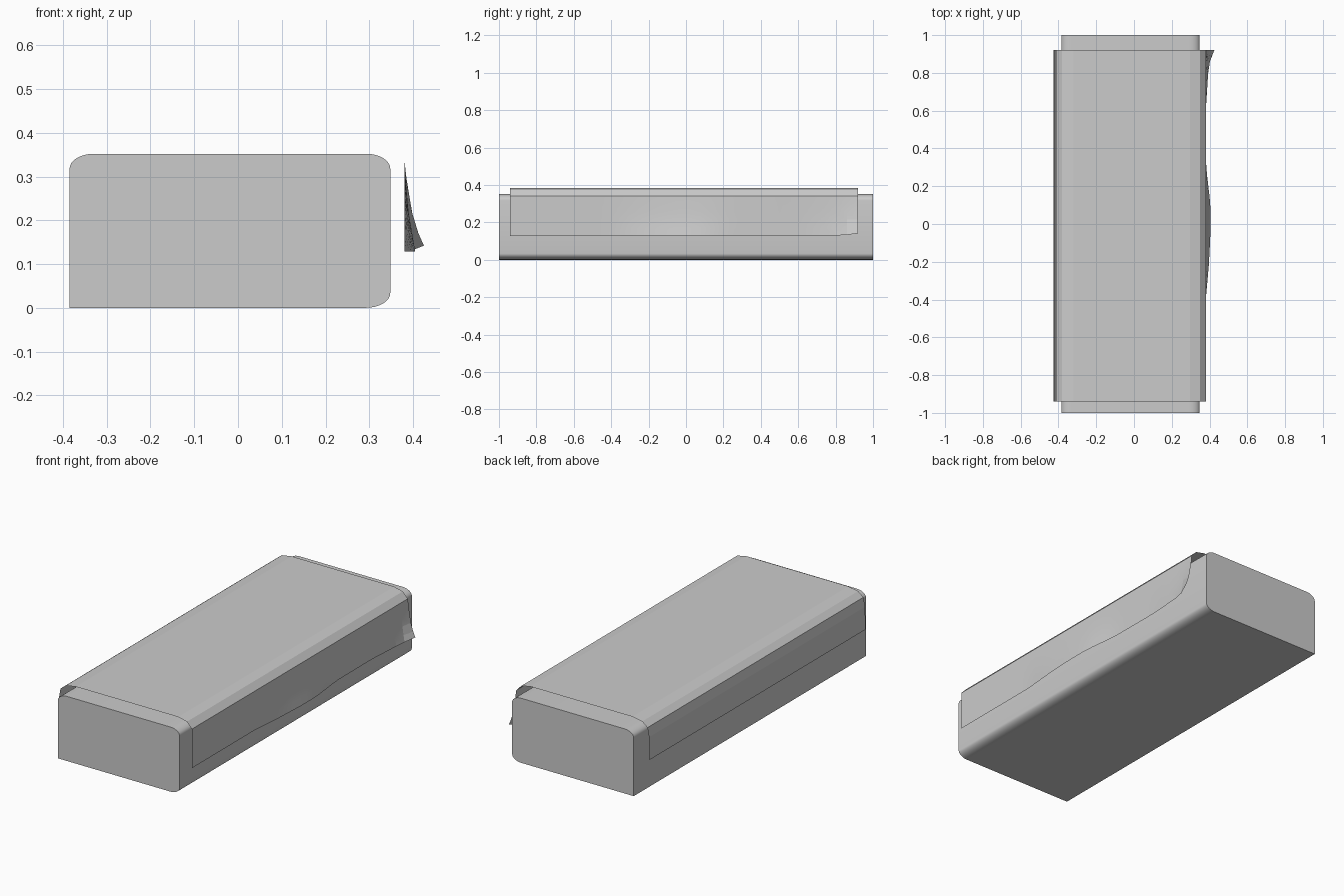
import bpy, math

if "Cube" in bpy.data.objects:
    bpy.data.objects.remove(bpy.data.objects["Cube"])


def make_object(name, verts, faces, smooth_angle):
    mesh = bpy.data.meshes.new(name)
    mesh.from_pydata(verts, [], faces)
    mesh.update()
    ob = bpy.data.objects.new(name, mesh)
    bpy.context.collection.objects.link(ob)
    bpy.ops.object.select_all(action='DESELECT')
    ob.select_set(True)
    bpy.context.view_layer.objects.active = ob
    bpy.ops.object.shade_smooth_by_angle(angle=math.radians(smooth_angle))
    return ob


def corner(cx, cz, rx, rz, start, steps=8):
    angles = [math.radians(start + 90 * i / steps) for i in range(steps + 1)]
    return [(cx + rx * math.cos(a), cz + rz * math.sin(a)) for a in angles]


def interp(points, t):
    for (a, va), (b, vb) in zip(points, points[1:]):
        if a <= t <= b:
            return va + (vb - va) * (t - a) / (b - a)
    return points[0][1] if t < points[0][0] else points[-1][1]


# Block: three softened long edges, one sharp edge at bottom left
RX, RZ = 0.055, 0.034
section = [(-0.385, 0.0)]
section += corner(0.348 - RX, RZ, RX, RZ, 270)
section += corner(0.348 - RX, 0.352 - RZ, RX, RZ, 0)
section += corner(-0.385 + RX, 0.352 - RZ, RX, RZ, 90)
n = len(section)
verts = [(x, y, z) for y in (-1, 1) for x, z in section]
faces = [(i, (i + 1) % n, (i + 1) % n + n, i + n) for i in range(n)]
faces += [tuple(reversed(range(n))), tuple(range(n, 2 * n))]
make_object("mattress_block", verts, faces, 35)

# Draped cover: thin open sheet, right side kicks outward in two places
left = [(-0.425, 0.178), (-0.423, 0.24), (-0.421, 0.30), (-0.412, 0.35),
        (-0.38, 0.375), (-0.32, 0.385)]
right = [(0.297, 0.385), (0.35, 0.373), (0.38, 0.341), (0.38, 0.30),
         (0.38, 0.255), (0.38, 0.215), (0.38, 0.17), (0.38, 0.128)]
middle = [(-0.32 + 0.617 * i / 8, 0.385) for i in range(1, 8)]
profile = left + middle + right

flare_along = [(-0.94, 0), (-0.40, 0), (-0.22, 0.016), (-0.05, 0.025), (0.1, 0.025),
               (0.3, 0.002), (0.6, 0), (0.82, 0.014), (0.86, 0.022), (0.92, 0.045)]
flare_down = [(0.128, 1.0), (0.17, 0.72), (0.22, 0.38), (0.30, 0.10), (0.341, 0.0)]
hem_lift = [(-0.94, 0), (0.80, 0.002), (0.90, 0.007), (0.92, 0.014)]

rows, m = 32, len(profile)
verts, faces = [], []
for j in range(rows):
    y = -0.94 + 1.86 * j / (rows - 1)
    for k, (x, z) in enumerate(profile):
        if x > 0.36:
            x += interp(flare_along, y) * interp(flare_down, z)
            if k == m - 1:
                z += interp(hem_lift, y)
        verts.append((x, y, z))
for j in range(rows - 1):
    for k in range(m - 1):
        a = j * m + k
        faces.append((a, a + m, a + m + 1, a + 1))
make_object("draped_cover", verts, faces, 5)
